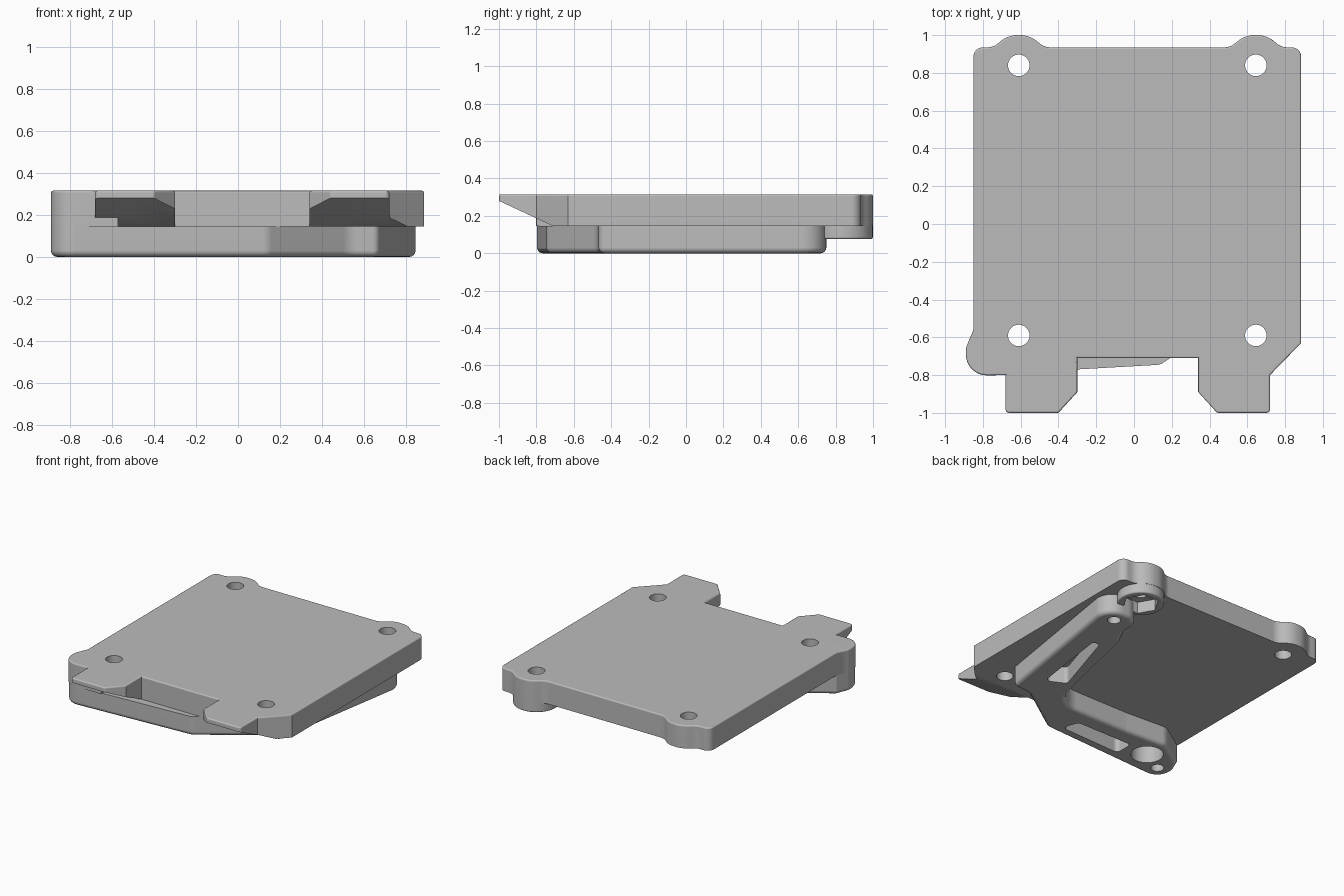
import bpy, bmesh, math
from mathutils import Vector

if "Cube" in bpy.data.objects:
    bpy.data.objects.remove(bpy.data.objects["Cube"], do_unlink=True)

# Single grey material
grey = bpy.data.materials.new("plain grey")
grey.use_nodes = True
COLOR = (0.5, 0.5, 0.5, 1)
grey.diffuse_color = COLOR
grey.node_tree.nodes["Principled BSDF"].inputs["Base Color"].default_value = COLOR


def rounded(points, steps=8):
    """Outline from (x, y, radius) corners, with each corner replaced by an arc."""
    out = []
    for i, (x, y, r) in enumerate(points):
        p = Vector((x, y))
        a = Vector(points[i - 1][:2]) - p
        b = Vector(points[(i + 1) % len(points)][:2]) - p
        if r == 0:
            out.append(p)
            continue
        a.normalize()
        b.normalize()
        half = a.angle(b) / 2
        centre = p + (a + b).normalized() * (r / math.sin(half))
        start = p + a * (r / math.tan(half)) - centre
        end = p + b * (r / math.tan(half)) - centre
        sweep = start.angle(end)
        for k in range(steps + 1):
            t = k / steps
            out.append(centre + (start * math.sin((1 - t) * sweep)
                                 + end * math.sin(t * sweep)) / math.sin(sweep))
    return out


def circle(x, y, r, sides=40):
    return [Vector((x + r * math.cos(math.tau * i / sides),
                    y + r * math.sin(math.tau * i / sides))) for i in range(sides)]


def prism(name, outline, z0, z1, bevel_z=None, bevel=0.0):
    """Extrude an outline upwards and round the rim lying at bevel_z."""
    bm = bmesh.new()
    base = bm.faces.new([bm.verts.new((p[0], p[1], z0)) for p in outline])
    top = bmesh.ops.extrude_face_region(bm, geom=[base])["geom"]
    bmesh.ops.translate(bm, vec=(0, 0, z1 - z0),
                        verts=[v for v in top if isinstance(v, bmesh.types.BMVert)])
    if bevel_z is not None:
        rim = [e for e in bm.edges if all(abs(v.co.z - bevel_z) < 1e-5 for v in e.verts)]
        bmesh.ops.bevel(bm, geom=rim, offset=bevel, segments=4, profile=0.5,
                        affect='EDGES', clamp_overlap=False)
    bmesh.ops.recalc_face_normals(bm, faces=bm.faces)
    return finish_mesh(name, bm)


def finish_mesh(name, bm):
    mesh = bpy.data.meshes.new(name)
    bm.to_mesh(mesh)
    bm.free()
    mesh.materials.append(grey)
    ob = bpy.data.objects.new(name, mesh)
    bpy.context.collection.objects.link(ob)
    return ob


def wedge(x0, x1, y_end):
    """Cutter that slopes the underside of the front tabs."""
    slope = lambda y: 0.28 - (y + 1) * 0.466
    profile = [(-1.1, 0), (y_end, 0), (y_end, slope(y_end)), (-1.1, slope(-1.1))]
    bm = bmesh.new()
    base = bm.faces.new([bm.verts.new((x0, y, z)) for y, z in profile])
    end = bmesh.ops.extrude_face_region(bm, geom=[base])["geom"]
    bmesh.ops.translate(bm, vec=(x1 - x0, 0, 0),
                        verts=[v for v in end if isinstance(v, bmesh.types.BMVert)])
    bmesh.ops.recalc_face_normals(bm, faces=bm.faces)
    return finish_mesh("wedge_cutter", bm)


def combine(ob, other, operation='DIFFERENCE'):
    mod = ob.modifiers.new("combine", 'BOOLEAN')
    mod.operation, mod.solver, mod.object = operation, 'EXACT', other
    bpy.context.view_layer.objects.active = ob
    bpy.ops.object.modifier_apply(modifier=mod.name)
    bpy.data.objects.remove(other, do_unlink=True)


def smooth(ob):
    """Smooth the roundings while large faces stay flat."""
    bpy.ops.object.select_all(action='DESELECT')
    ob.select_set(True)
    bpy.context.view_layer.objects.active = ob
    bpy.ops.object.shade_smooth_by_angle(angle=math.radians(30))
    ob.modifiers.new("flat_faces", 'WEIGHTED_NORMAL').keep_sharp = True


def ear(cx):
    """Rounded bump on the rear edge around a mounting hole."""
    return [(cx + 0.135, 0.935, 0.09), (cx + 0.058, 1, 0.14),
            (cx - 0.058, 1, 0.14), (cx - 0.135, 0.935, 0.09)]


LEFT, RIGHT, REAR, FRONT = 0.645, -0.61, 0.84, -0.59
TOP, MID = 0.315, 0.145
LOBE = [(-0.85, -0.56, 0), (-0.89, -0.655, 0.08), (-0.89, -0.803, 0.11)]

# Mounting plate with two front tabs, two rear ears and a corner lobe
plate_outline = [
    (-0.68, -1, 0.02), (-0.40, -1, 0.02), (-0.30, -0.89, 0), (-0.30, -0.71, 0),
    (0.34, -0.71, 0), (0.34, -0.89, 0), (0.44, -1, 0.02), (0.72, -1, 0.02),
    (0.72, -0.80, 0), (0.885, -0.63, 0), (0.885, 0.935, 0.05),
    *ear(LEFT), *ear(RIGHT), (-0.85, 0.935, 0.05), *LOBE, (-0.68, -0.80, 0)]
plate = prism("mounting_plate", rounded(plate_outline), MID, TOP, TOP, 0.01)

# Sloped tab undersides
combine(plate, wedge(-0.57, 1.0, -0.6))
combine(plate, wedge(-0.75, -0.56, -0.80))

# Thick boss under one rear ear, with a hexagonal nut pocket
boss = prism("nut_boss", circle(LEFT, REAR, 0.159), 0.075, 0.25, 0.075, 0.012)
combine(plate, boss, 'UNION')
combine(plate, prism("nut_cutter", circle(LEFT, REAR, 0.125, 6), 0, 0.16))

# Four through holes
for x in (LEFT, RIGHT):
    for y in (FRONT, REAR):
        combine(plate, prism("hole_cutter", circle(x, y, 0.057), -0.1, 0.5))
smooth(plate)

# L-shaped bracket under the plate
bracket_outline = [
    *LOBE, (0.14, -0.745, 0.08), (0.53, -0.475, 0.12),
    (0.67, -0.465, 0.035), (0.866, 0.75, 0.12), (0.57, 0.75, 0.11),
    (0.57, 0.58, 0.08), (0.50, 0.44, 0.1), (0.30, -0.44, 0.2),
    (-0.30, -0.44, 0.2), (-0.64, -0.42, 0.1)]
bracket = prism("bracket", rounded(bracket_outline), 0, MID, 0, 0.03)

# Lightening slots, screw access hole and two blind screw holes
arm_slot = [(0.645, 0.34, 0.02), (0.59, 0.34, 0.02), (0.42, -0.20, 0.03), (0.56, -0.27, 0.03)]
bar_slot = [(-0.44, -0.70, 0.03), (0.06, -0.68, 0.03), (0.02, -0.56, 0.03), (-0.44, -0.56, 0.03)]
for cut in (rounded(arm_slot), rounded(bar_slot)):
    combine(bracket, prism("slot_cutter", cut, -0.1, 0.125))
combine(bracket, prism("access_cutter", circle(RIGHT, FRONT, 0.11), -0.1, 0.3))
for x, y in ((0.727, 0.656), (-0.78, -0.685)):
    combine(bracket, prism("screw_cutter", circle(x, y, 0.045, 24), -0.1, 0.12))
smooth(bracket)
